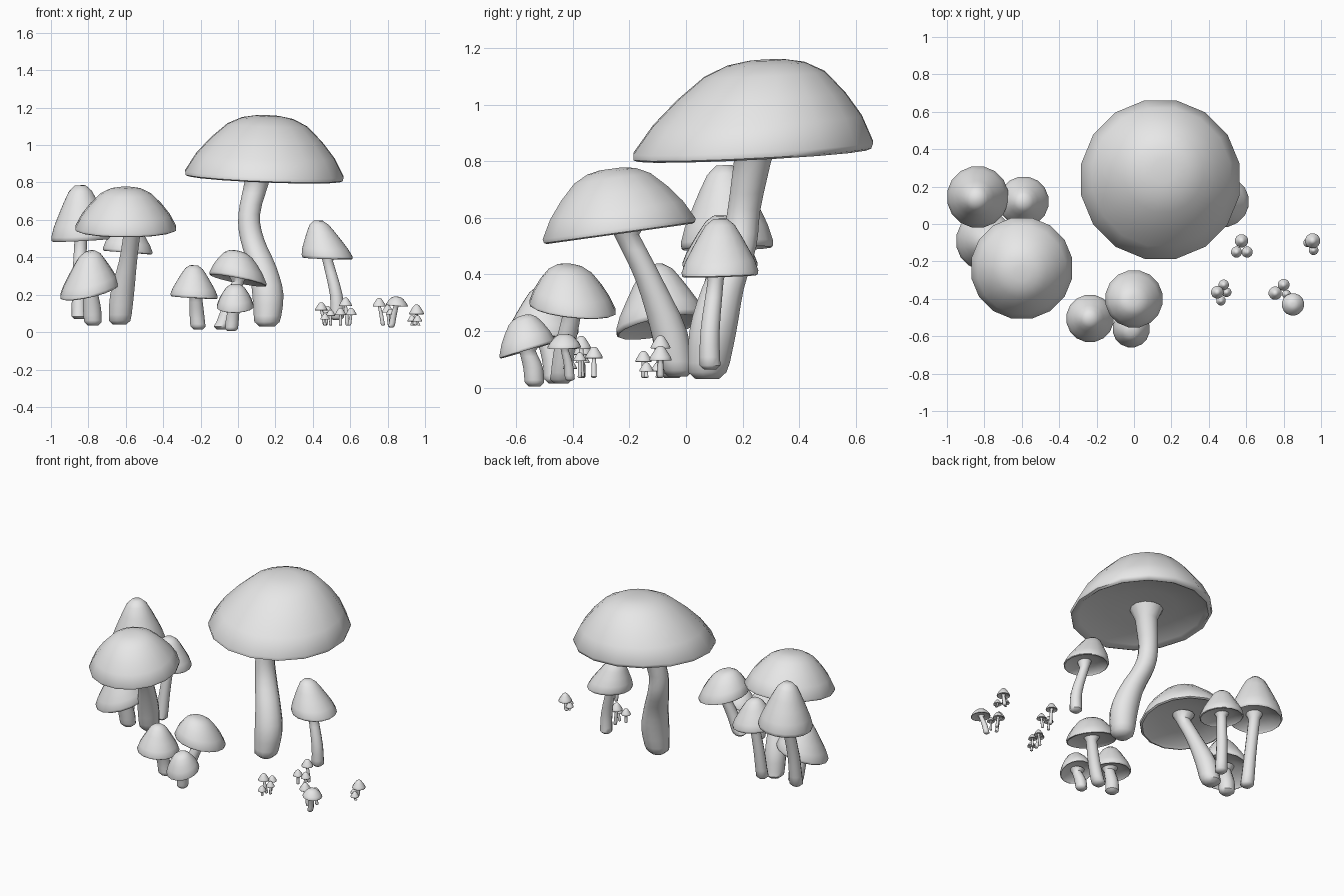
import bpy, bmesh, math
from mathutils import Vector

cube = bpy.data.objects.get("Cube")
if cube:
    bpy.data.objects.remove(cube, do_unlink=True)

grey = bpy.data.materials.new("pale_grey")
grey.use_nodes = True
grey.diffuse_color = (0.8, 0.8, 0.8, 1)
grey.node_tree.nodes["Principled BSDF"].inputs["Base Color"].default_value = grey.diffuse_color

# Cap profiles: share of radius, share of height, from the hidden middle of the gills to the tip
GILLS = [(0.1, 0.14), (0.5, 0.1), (0.88, 0.02), (0.95, -0.03), (0.99, -0.01)]
DOME = GILLS + [(1, 0.05), (0.87, 0.34), (0.7, 0.6), (0.5, 0.84), (0.32, 0.95), (0.15, 0.99)]
BELL = GILLS + [(1, 0.05), (0.9, 0.24), (0.73, 0.46), (0.56, 0.67), (0.38, 0.87), (0.18, 0.98)]


def loft(name, rings):
    """Skin a list of vertex rings and close both ends."""
    bm = bmesh.new()
    loops = [[bm.verts.new(p) for p in ring] for ring in rings]
    for low, high in zip(loops, loops[1:]):
        n = len(low)
        for i in range(n):
            j = (i + 1) % n
            bm.faces.new((low[i], low[j], high[j], high[i]))
    bm.faces.new(loops[0][::-1])
    bm.faces.new(loops[-1])
    bmesh.ops.recalc_face_normals(bm, faces=bm.faces)
    mesh = bpy.data.meshes.new(name)
    bm.to_mesh(mesh)
    bm.free()
    mesh.materials.append(grey)
    obj = bpy.data.objects.new(name, mesh)
    bpy.context.collection.objects.link(obj)
    bpy.ops.object.select_all(action="DESELECT")
    obj.select_set(True)
    bpy.context.view_layer.objects.active = obj
    bpy.ops.object.shade_smooth_by_angle(angle=math.radians(50))


def circle(centre, radius, sides, slope=(0, 0)):
    points = []
    for i in range(sides):
        a = math.tau * (i + 0.5) / sides
        x, y = radius * math.cos(a), radius * math.sin(a)
        points.append(centre + Vector((x, y, slope[0] * x + slope[1] * y)))
    return points


def make_cap(name, centre, radius, height, profile, slope, lean, sides):
    rings = []
    for r, h in profile:
        shift = Vector((lean[0] * h, lean[1] * h, height * h))
        rings.append(circle(Vector(centre) + shift, radius * r, sides, slope))
    loft(name, rings)


def make_stem(name, path, top, sides, steps=3):
    """Sweep smoothly through (x, y, z, radius) points, with a rounded foot and a flared neck."""
    pts = [Vector(p) for p in path]
    ext = [2 * pts[0] - pts[1]] + pts + [2 * pts[-1] - pts[-2]]
    line = []
    for a, b, c, d in zip(ext, ext[1:], ext[2:], ext[3:]):
        for k in range(steps):
            t = k / steps
            line.append(0.5 * (2 * b + (c - a) * t + (2 * a - 5 * b + 4 * c - d) * t * t
                               + (3 * b - a - 3 * c + d) * t ** 3))
    line.append(pts[-1])
    foot, neck = line[0].copy(), line[-1].copy()
    bulge = foot.w * 0.35
    line[0].z += bulge
    foot.w *= 0.6
    neck.z = top
    neck.w *= 1.5
    loft(name, [circle(p.xyz, p.w, sides) for p in [foot] + line + [neck]])


def mushroom(name, centre, radius, height, stem, profile=BELL,
             slope=(0, 0), lean=(0, 0), sides=16):
    make_cap(name + "_cap", centre, radius, height, profile, slope, lean, sides)
    make_stem(name + "_stem", stem, centre[2] + height * 0.13, 12)


# Giant mushroom
mushroom("giant", (0.14, 0.235, 0.83), 0.432, 0.33, profile=DOME,
         slope=(-0.04, 0.05), lean=(0.02, 0.05),
         stem=[(0.155, 0.075, 0.03, 0.07), (0.16, 0.095, 0.2, 0.086), (0.13, 0.13, 0.35, 0.077),
               (0.075, 0.185, 0.5, 0.066), (0.06, 0.205, 0.63, 0.06), (0.1, 0.235, 0.8, 0.068)])

# Left group
mushroom("broad", (-0.6, -0.235, 0.55), 0.275, 0.225, profile=DOME,
         slope=(0, 0.14), lean=(0, -0.03),
         stem=[(-0.633, -0.03, 0.04, 0.06), (-0.62, -0.06, 0.2, 0.066),
               (-0.588, -0.13, 0.38, 0.05), (-0.565, -0.21, 0.54, 0.046)])
mushroom("tall_left", (-0.835, 0.145, 0.5), 0.166, 0.29, slope=(0.05, 0.03), lean=(-0.01, -0.01),
         stem=[(-0.85, 0.05, 0.07, 0.042), (-0.85, 0.08, 0.28, 0.037), (-0.84, 0.13, 0.5, 0.035)])
mushroom("rear_left", (-0.59, 0.12, 0.43), 0.135, 0.18, slope=(-0.08, 0),
         stem=[(-0.62, 0.08, 0.07, 0.038), (-0.61, 0.1, 0.25, 0.034), (-0.59, 0.12, 0.43, 0.03)])
mushroom("low_left", (-0.795, -0.09, 0.22), 0.158, 0.215, slope=(0.22, 0.2), lean=(0, -0.02),
         stem=[(-0.775, -0.05, 0.035, 0.047), (-0.78, -0.06, 0.12, 0.05), (-0.79, -0.09, 0.22, 0.04)])

# Slim mushroom beside the giant
mushroom("slim_right", (0.478, 0.12, 0.4), 0.138, 0.2, slope=(-0.03, 0.03), lean=(-0.05, 0),
         stem=[(0.53, 0.085, 0.065, 0.038), (0.525, 0.085, 0.2, 0.035), (0.48, 0.105, 0.38, 0.029)])

# Front trio
mushroom("front_left", (-0.235, -0.505, 0.19), 0.128, 0.17, slope=(-0.06, 0.03),
         stem=[(-0.213, -0.46, 0.015, 0.042), (-0.22, -0.47, 0.1, 0.04), (-0.225, -0.5, 0.19, 0.034)])
mushroom("front_right", (0, -0.4, 0.28), 0.155, 0.155, profile=DOME, slope=(-0.2, -0.1),
         lean=(0, -0.01),
         stem=[(-0.09, -0.44, 0.015, 0.042), (-0.05, -0.43, 0.13, 0.038), (0, -0.4, 0.27, 0.033)])
mushroom("front_small", (-0.015, -0.56, 0.135), 0.1, 0.12, profile=DOME, slope=(0.02, 0.3),
         lean=(0, -0.02),
         stem=[(-0.035, -0.535, 0.005, 0.035), (-0.03, -0.54, 0.07, 0.036), (-0.02, -0.56, 0.13, 0.03)])

# Tiny clusters: cap x, cap y, tip height, cap radius, foot offset in x
CLUSTERS = {
    "sprout_rear": [(0.575, -0.09, 0.185, 0.036, 0.01), (0.548, -0.15, 0.13, 0.03, 0),
                    (0.605, -0.15, 0.13, 0.03, -0.01)],
    "sprout_inner": [(0.445, -0.365, 0.16, 0.034, 0.02), (0.48, -0.325, 0.14, 0.028, -0.01),
                     (0.495, -0.365, 0.12, 0.026, 0), (0.465, -0.41, 0.1, 0.026, 0)],
    "sprout_far": [(0.955, -0.09, 0.148, 0.041, -0.01), (0.96, -0.14, 0.09, 0.026, 0.01),
                   (0.93, -0.1, 0.09, 0.025, 0)],
    "sprout_outer": [(0.755, -0.37, 0.183, 0.036, 0.02), (0.8, -0.325, 0.145, 0.032, 0.01),
                     (0.815, -0.375, 0.125, 0.024, 0)],
}
for group, sprouts in CLUSTERS.items():
    for number, (x, y, tip, r, offset) in enumerate(sprouts, 1):
        height = r * 1.25
        rim = tip - height
        foot = x + offset
        mushroom(f"{group}_{number}", (x, y, rim), r, height, sides=12,
                 stem=[(foot, y, 0.035, r * 0.32), ((x + foot) / 2, y, rim * 0.7, r * 0.28),
                       (x, y, rim, r * 0.22)])

# Broad tiny mushroom in the outer cluster
mushroom("sprout_outer_broad", (0.85, -0.43, 0.142), 0.06, 0.048, profile=DOME, slope=(-0.08, 0.03),
         stem=[(0.82, -0.41, 0.025, 0.018), (0.83, -0.415, 0.08, 0.017), (0.845, -0.43, 0.14, 0.014)])
